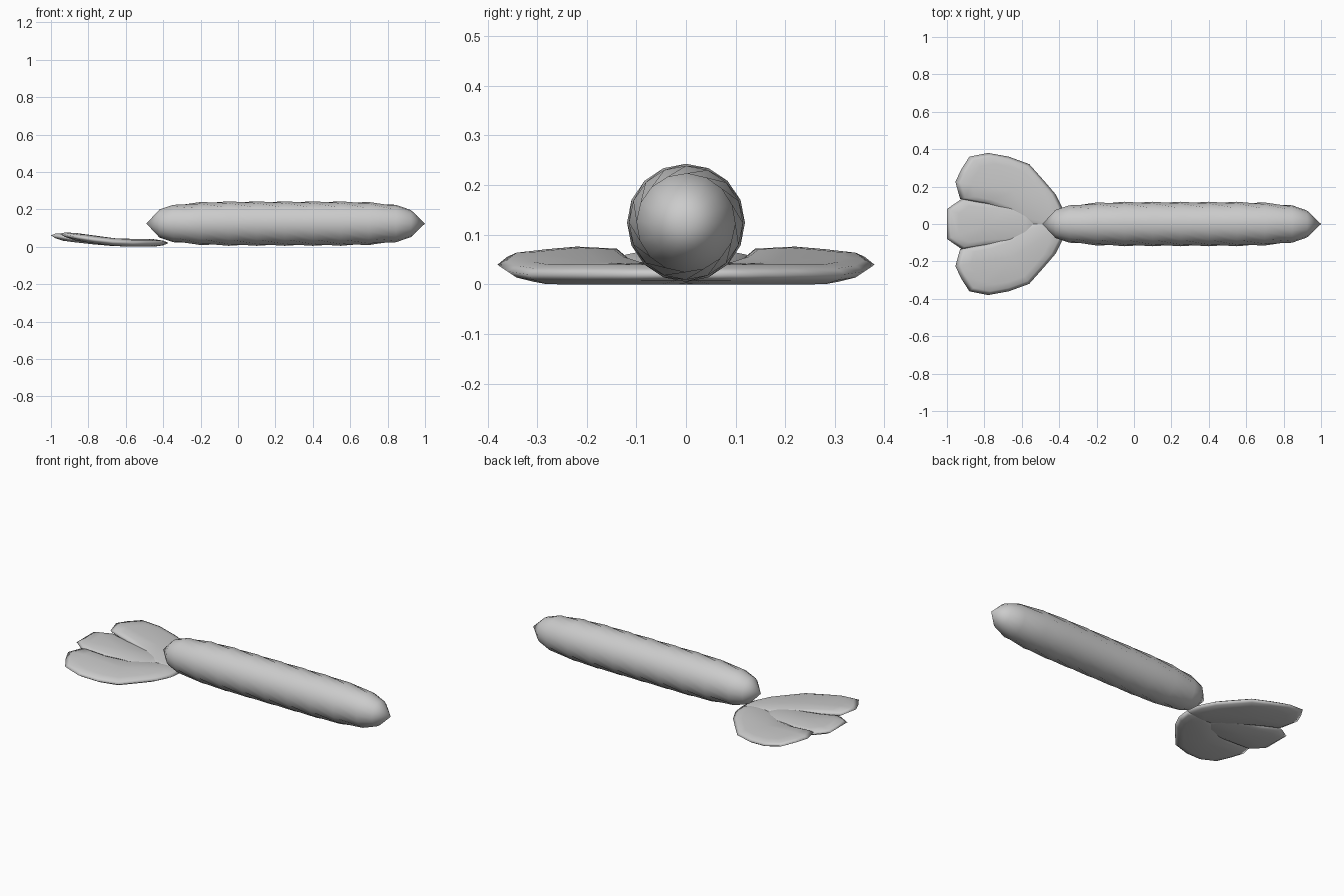
import bpy, bmesh, math
from mathutils import Vector

cube = bpy.data.objects.get("Cube")
if cube:
    bpy.data.objects.remove(cube, do_unlink=True)

grey = bpy.data.materials.new("light_grey")
grey.use_nodes = True
grey.diffuse_color = (0.6, 0.6, 0.6, 1)
grey.node_tree.nodes["Principled BSDF"].inputs["Base Color"].default_value = (0.6, 0.6, 0.6, 1)


def finish(name, bm):
    bmesh.ops.recalc_face_normals(bm, faces=bm.faces)
    for f in bm.faces:
        f.smooth = True
    mesh = bpy.data.meshes.new(name)
    bm.to_mesh(mesh)
    bm.free()
    mesh.materials.append(grey)
    obj = bpy.data.objects.new(name, mesh)
    bpy.context.collection.objects.link(obj)
    return obj


def skin(bm, rings, start, end):
    """Join equal rings with triangles and close both ends with a point."""
    n = len(rings[0])
    for a, b in zip(rings, rings[1:]):
        for i in range(n):
            j = (i + 1) % n
            bm.faces.new((a[i], a[j], b[i]))
            bm.faces.new((a[j], b[j], b[i]))
    for ring, tip in ((rings[0], start), (rings[-1], end)):
        point = bm.verts.new(tip)
        for i in range(n):
            bm.faces.new((ring[i], ring[(i + 1) % n], point))


# Long twisted body: each ring is turned against the one before
SIDES, TWIST, AXIS_Z = 16, math.radians(45), 0.124
stations = [(-0.42, 0.075), (-0.345, 0.1)]
stations += [(-0.2 + 0.15 * i, 0.119 if 0 < i < 6 else 0.115) for i in range(7)]
stations += [(0.845, 0.1), (0.925, 0.072)]
bm = bmesh.new()
rings = []
for x, r in stations:
    turn = (x + 0.2) / 0.15 * TWIST
    rings.append([bm.verts.new((x, r * math.cos(turn + math.tau * k / SIDES),
                                AXIS_Z + r * math.sin(turn + math.tau * k / SIDES)))
                  for k in range(SIDES)])
skin(bm, rings, (-0.49, 0, AXIS_Z), (1, 0, AXIS_Z))
finish("twisted_body", bm)


# Thin lens-shaped lobes that curl up towards the tips
def lobe(name, outline, curl, side=1):
    bm = bmesh.new()
    centre = sum((Vector(p) for p in outline), Vector((0, 0))) / len(outline)

    def place(p, h):
        lift = curl * max(0, (-0.58 - p.x) / 0.4) ** 1.5
        return (p.x, p.y * side, 0.02 + h + lift)

    rings = []
    for scale, h in ((0.72, -0.02), (0.9, -0.012), (1, 0), (0.9, 0.012), (0.72, 0.02)):
        rings.append([bm.verts.new(place(centre + (Vector(p) - centre) * scale, h))
                      for p in outline])
    skin(bm, rings, place(centre, -0.02), place(centre, 0.02))
    return finish(name, bm)


side_outline = [(-.37, 0), (-.38, .08), (-.42, .16), (-.48, .23), (-.56, .32),
                (-.67, .36), (-.78, .38), (-.88, .36), (-.925, .29), (-.955, .225),
                (-.93, .135), (-.8, .11), (-.66, .06), (-.52, -.03), (-.42, -.05)]
half = [(-1, .08), (-.92, .135), (-.8, .12), (-.65, .11), (-.5, .06)]
middle_outline = half + [(x, -y) for x, y in reversed(half)]
lobe("left_lobe", side_outline, 0.055)
lobe("right_lobe", side_outline, 0.055, -1)
lobe("middle_lobe", middle_outline, 0.038)
